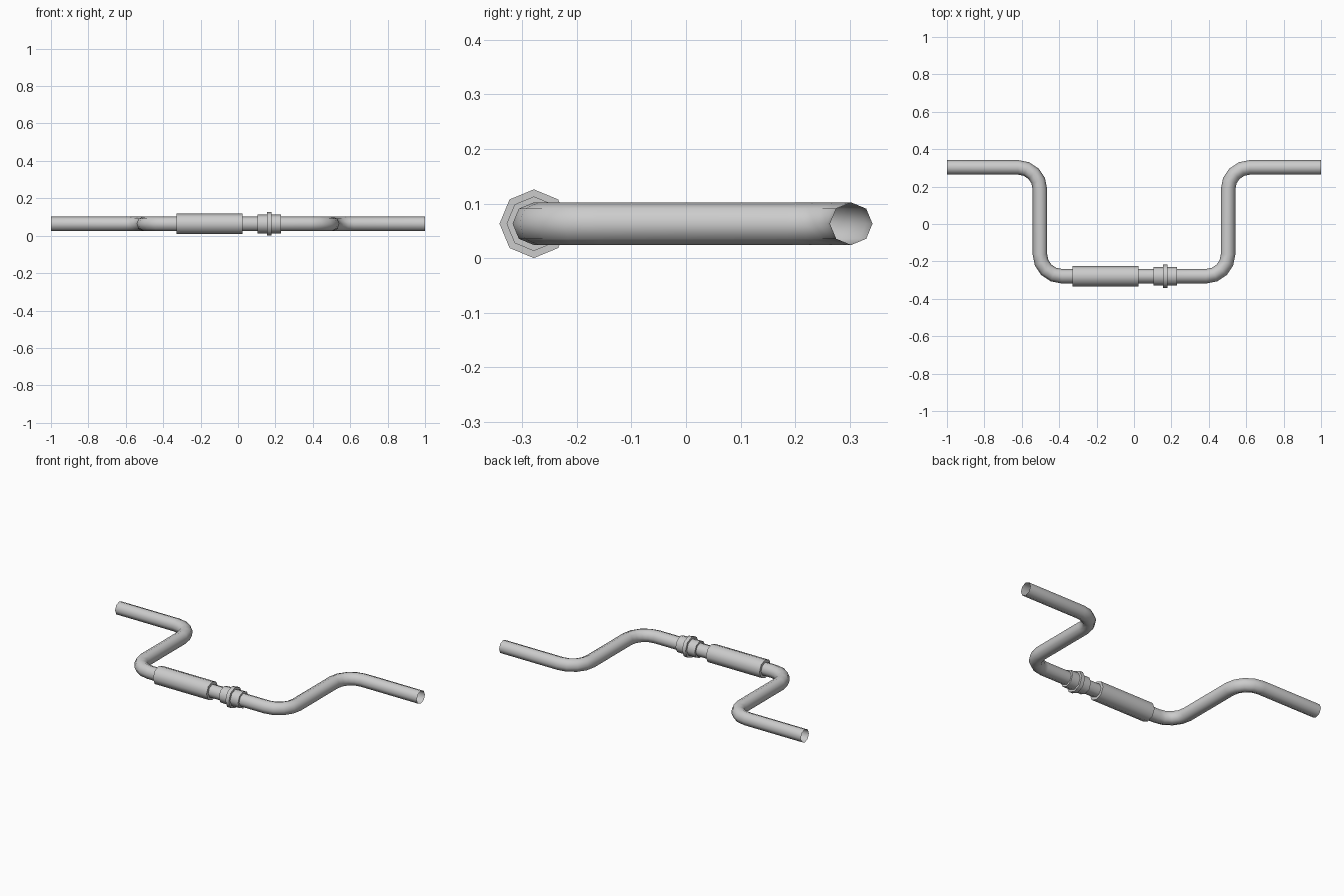
import bpy, bmesh
from math import sin, cos, pi
from mathutils import Vector

if "Cube" in bpy.data.objects:
    bpy.data.objects.remove(bpy.data.objects["Cube"])

Z, Y_TOP, Y_LOW, X_ARM = 0.063, 0.303, -0.279, 0.503
R_PIPE, R_BEND, STEPS = 0.039, 0.117, 4


def skin(name, stations, sides=8, capped=True):
    """Loft octagonal rings through (centre, direction, radius) stations in the XY plane."""
    bm = bmesh.new()
    rings = []
    for c, d, r in stations:
        n = Vector((-d.y, d.x, 0))
        rings.append([bm.verts.new(c + n * r * cos(2 * pi * k / sides)
                                   + Vector((0, 0, r * sin(2 * pi * k / sides))))
                      for k in range(sides)])
    for a, b in zip(rings, rings[1:]):
        for k in range(sides):
            j = (k + 1) % sides
            bm.faces.new((a[k], a[j], b[j], b[k]))
    if capped:
        bm.faces.new(rings[0])
        bm.faces.new(rings[-1])
    bmesh.ops.recalc_face_normals(bm, faces=bm.faces)
    mesh = bpy.data.meshes.new(name)
    bm.to_mesh(mesh)
    bm.free()
    ob = bpy.data.objects.new(name, mesh)
    bpy.context.collection.objects.link(ob)
    bpy.ops.object.select_all(action='DESELECT')
    ob.select_set(True)
    bpy.context.view_layer.objects.active = ob
    bpy.ops.object.shade_smooth_by_angle(angle=pi / 3.5)
    return ob


def turned(name, profile):
    """Octagonal turned part along the lower rail from (x, radius) pairs."""
    return skin(name, [(Vector((x, Y_LOW, Z)), Vector((1, 0, 0)), r) for x, r in profile])


def bend(cx, cy, a0, a1):
    """Quarter turn of the pipe about (cx, cy)."""
    s = 1 if a1 > a0 else -1
    out = []
    for i in range(STEPS + 1):
        a = a0 + (a1 - a0) * i / STEPS
        out.append((Vector((cx + R_BEND * cos(a), cy + R_BEND * sin(a), Z)),
                    Vector((-sin(a) * s, cos(a) * s, 0)), R_PIPE))
    return out


# Crank-shaped pipe: straight ends joined by four quarter bends
east = Vector((1, 0, 0))
path = [(Vector((-1, Y_TOP, Z)), east, R_PIPE)]
path += bend(-X_ARM - R_BEND, Y_TOP - R_BEND, pi / 2, 0)
path += bend(-X_ARM + R_BEND, Y_LOW + R_BEND, pi, 1.5 * pi)
path += bend(X_ARM - R_BEND, Y_LOW + R_BEND, -pi / 2, 0)
path += bend(X_ARM + R_BEND, Y_TOP - R_BEND, pi, pi / 2)
path += [(Vector((1, Y_TOP, Z)), east, R_PIPE)]
skin("bent_pipe", path, capped=False)

# Sleeve on the lower rail
turned("sleeve", [(-0.33, 0.055), (0.025, 0.055)])

# Stepped coupling with a central flange
turned("coupling_body", [(0.103, 0.05), (0.23, 0.05)])
turned("coupling_flange", [(0.155, 0.063), (0.178, 0.063)])
